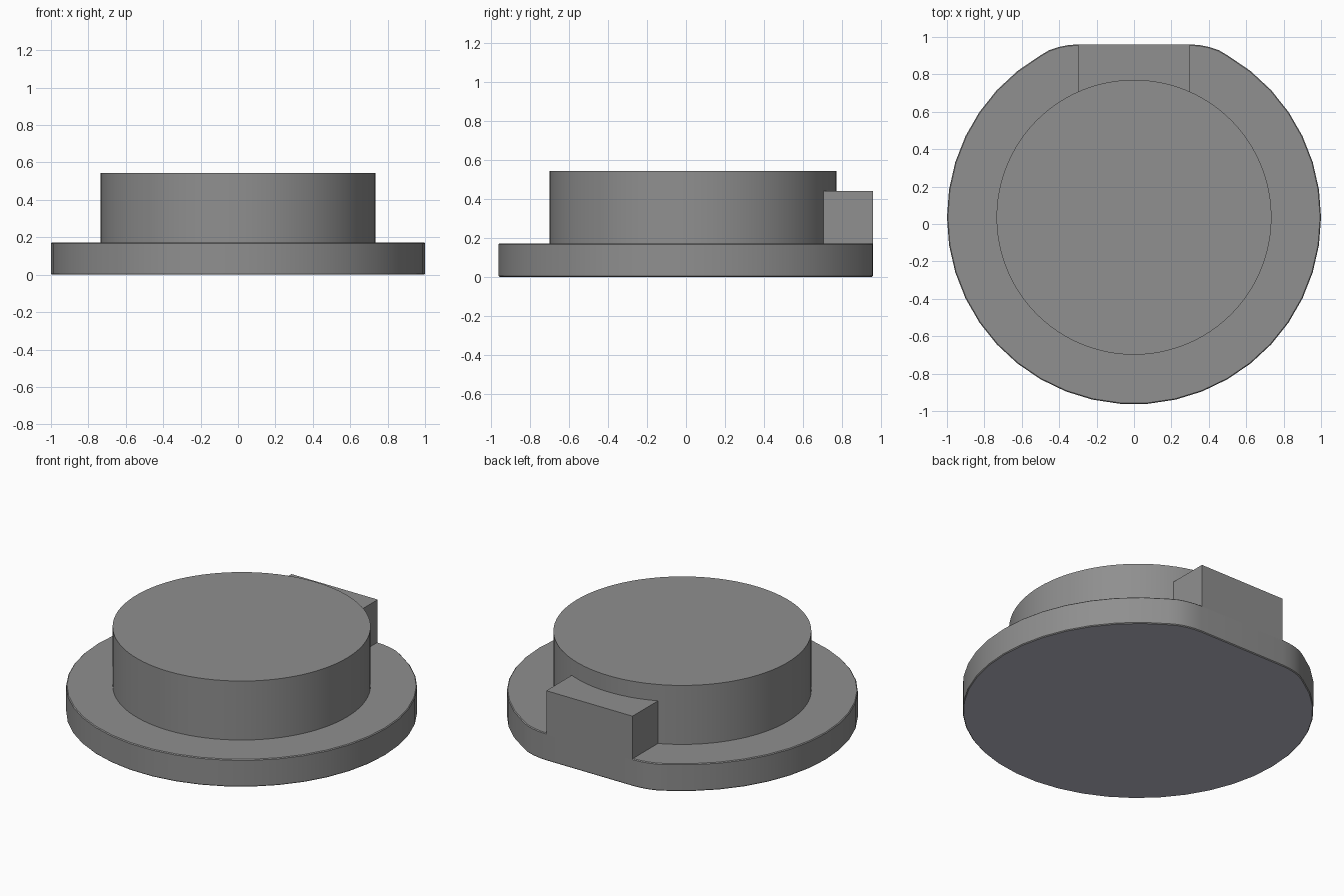
import bpy, bmesh
from math import cos, sin, radians

cube = bpy.data.objects.get("Cube")
if cube:
    bpy.data.objects.remove(cube, do_unlink=True)


def make_material(name, colour):
    mat = bpy.data.materials.new(name)
    mat.use_nodes = True
    mat.diffuse_color = colour
    mat.node_tree.nodes["Principled BSDF"].inputs["Base Color"].default_value = colour
    return mat


# Mid grey body, paler bluish grey underside
grey = make_material("mid_grey", (0.276, 0.276, 0.276, 1.0))
underside_grey = make_material("pale_blue_grey", (0.5, 0.5, 0.58, 1.0))

CENTRE_Y = 0.036
BACK_Y = 0.96
TAB_HALF = 0.3
FLANGE_TOP = 0.172


def arc(cx, cy, radius, start, end, steps):
    """Points along an arc, both ends included (degrees)."""
    angles = [radians(start + (end - start) * i / steps) for i in range(steps + 1)]
    return [(cx + radius * cos(a), cy + radius * sin(a)) for a in angles]


def prism(name, outline, z0, z1, rim=0.0):
    """Extrude a counter-clockwise outline, optionally easing its rims."""
    bm = bmesh.new()
    base = bm.faces.new([bm.verts.new((x, y, z0)) for x, y in outline])
    top = bmesh.ops.extrude_face_region(bm, geom=[base], use_keep_orig=True)
    verts = [g for g in top["geom"] if isinstance(g, bmesh.types.BMVert)]
    bmesh.ops.translate(bm, verts=verts, vec=(0, 0, z1 - z0))
    bmesh.ops.recalc_face_normals(bm, faces=bm.faces)
    if rim:
        rims = [e for e in bm.edges if abs(e.verts[0].co.z - e.verts[1].co.z) < 1e-5]
        bmesh.ops.bevel(bm, geom=rims, offset=rim, segments=1, affect='EDGES')
    mesh = bpy.data.meshes.new(name)
    bm.to_mesh(mesh)
    bm.free()
    mesh.materials.append(grey)
    obj = bpy.data.objects.new(name, mesh)
    bpy.context.collection.objects.link(obj)
    bpy.ops.object.select_all(action='DESELECT')
    obj.select_set(True)
    bpy.context.view_layer.objects.active = obj
    bpy.ops.object.shade_smooth_by_angle(angle=radians(30))
    return obj


# Flange: round disc with a flat at the back, blended by two tangent corners
corner = 0.4
corner_y = BACK_Y - corner
flange_outline = (
    arc(0, CENTRE_Y, 1.0, -240, 60, 35)
    + arc(TAB_HALF, corner_y, corner, 60, 90, 4)[1:]
    + arc(-TAB_HALF, corner_y, corner, 90, 120, 4)[:-1]
)
flange = prism("flange", flange_outline, 0.0, FLANGE_TOP, rim=0.005)

# Underside colour on the downward face
flange.data.materials.append(underside_grey)
for face in flange.data.polygons:
    if face.normal.z < -0.9:
        face.material_index = 1

# Raised round plug
prism("plug", arc(0, CENTRE_Y, 0.735, 0, 360, 96)[:-1], FLANGE_TOP - 0.02, 0.543)

# Key block joining the plug to the back flat
key_outline = [(-TAB_HALF, 0.6), (TAB_HALF, 0.6), (TAB_HALF, BACK_Y), (-TAB_HALF, BACK_Y)]
prism("key_block", key_outline, FLANGE_TOP - 0.01, 0.44)
